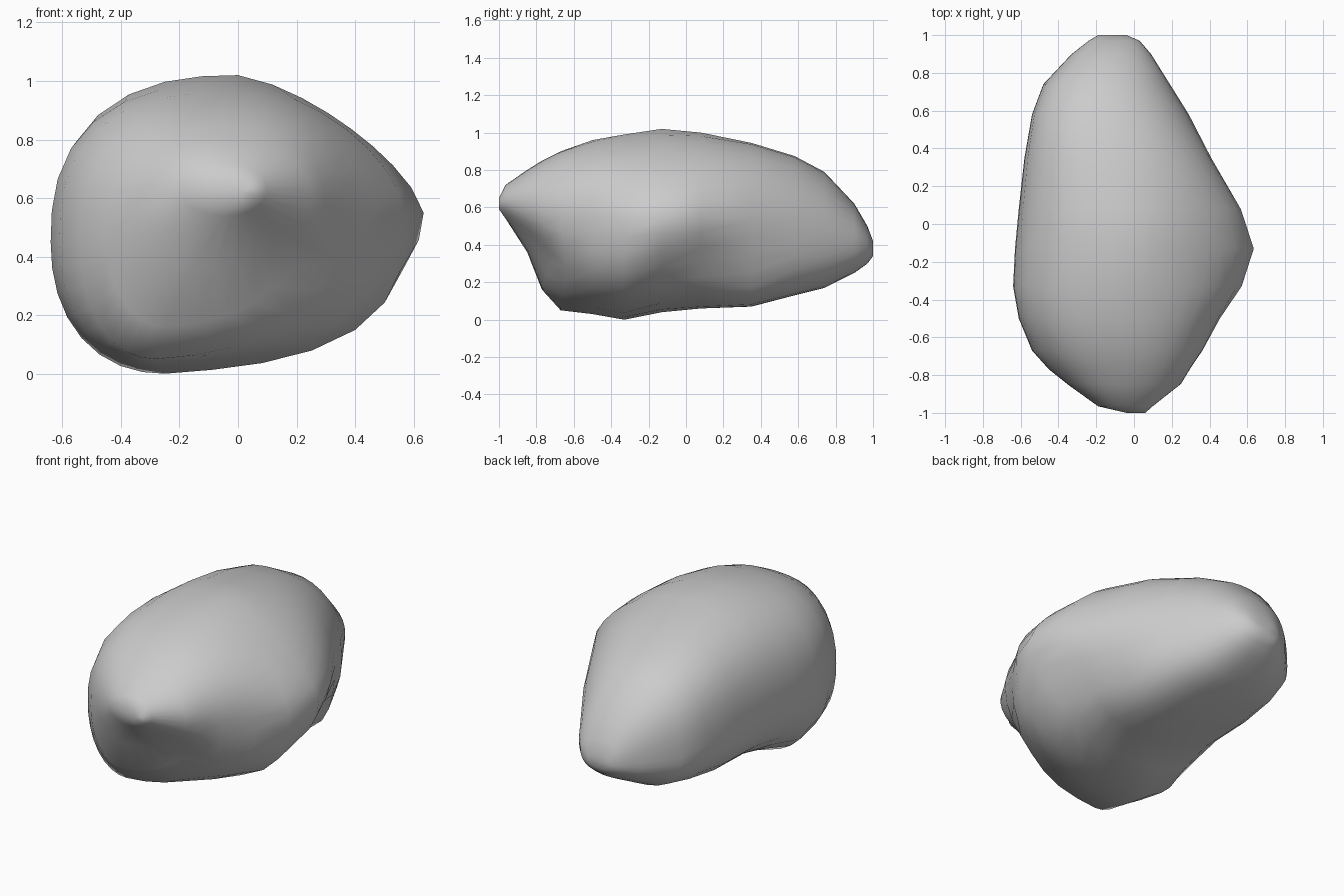
import bpy, bmesh
from math import cos, sin, pi, exp
from mathutils import Vector

SEG = 32
# cross-sections: y, left x, right x, bottom z, top z, x of top, x of bottom, z of left, z of right
SECTIONS = [
    (-1.0, -0.04, 0.06, 0.59, 0.65, 0.02, 0.02, 0.62, 0.62),
    (-0.965, -0.19, 0.10, 0.54, 0.72, -0.05, -0.04, 0.62, 0.63),
    (-0.85, -0.35, 0.25, 0.36, 0.80, -0.05, -0.16, 0.54, 0.60),
    (-0.77, -0.45, 0.30, 0.16, 0.85, -0.05, -0.25, 0.48, 0.58),
    (-0.67, -0.54, 0.365, 0.05, 0.90, -0.05, -0.28, 0.45, 0.56),
    (-0.50, -0.61, 0.455, 0.03, 0.96, -0.04, -0.27, 0.45, 0.55),
    (-0.33, -0.64, 0.57, 0.00, 0.99, -0.02, -0.25, 0.45, 0.54),
    (-0.13, -0.63, 0.635, 0.04, 1.02, 0.00, -0.10, 0.45, 0.55),
    (0.08, -0.61, 0.57, 0.06, 1.00, -0.03, 0.00, 0.46, 0.56),
    (0.35, -0.58, 0.41, 0.07, 0.945, -0.10, 0.00, 0.45, 0.53),
    (0.58, -0.54, 0.29, 0.13, 0.875, -0.15, -0.05, 0.43, 0.48),
    (0.74, -0.48, 0.19, 0.17, 0.79, -0.15, -0.10, 0.40, 0.45),
    (0.90, -0.33, 0.09, 0.25, 0.62, -0.14, -0.11, 0.39, 0.43),
    (0.97, -0.24, 0.03, 0.30, 0.50, -0.13, -0.11, 0.38, 0.41),
    (1.0, -0.19, -0.04, 0.34, 0.42, -0.12, -0.12, 0.38, 0.38),
]
# fullness of each quarter along y (2 is an ellipse, more is boxier)
TOP_RIGHT = [(-1, 2), (-0.66, 2.2), (-0.4, 1.75), (-0.13, 1.4), (0.1, 1.65), (0.4, 2.1), (1, 2)]
TOP_LEFT = [(-1, 2), (-0.6, 2.6), (0, 2.5), (0.6, 2.7), (1, 2.2)]
LOW_LEFT = [(-1, 2), (-0.6, 2.2), (0.2, 2.2), (0.7, 2.8), (1, 2.3)]
LOW_RIGHT = [(-1, 2), (-0.77, 2.2), (-0.66, 2.5), (-0.48, 3.8), (-0.33, 3),
             (-0.13, 2), (0.1, 2), (0.4, 3.1), (1, 2.3)]
# shallow hollows: centre, push, radius
DENTS = [
    (Vector((0.18, -0.76, 0.32)), Vector((-0.03, 0.05, 0.01)), 0.18),
    (Vector((0.47, 0.10, 0.28)), Vector((-0.08, 0.0, 0.03)), 0.18),
]


def lerp_table(table, y):
    for (a, va), (b, vb) in zip(table, table[1:]):
        if y <= b:
            return va + (vb - va) * (y - a) / (b - a)
    return table[-1][1]


def section_point(s, t):
    """Point on a lopsided rounded outline made of four superellipse quarters."""
    y, xl, xr, zb, zt, xt, xb, zl, zr = s
    c, d = cos(t), sin(t)
    xm, zm = (xt if d >= 0 else xb), (zr if c >= 0 else zl)
    table = (TOP_RIGHT if c >= 0 else TOP_LEFT) if d >= 0 else (LOW_RIGHT if c >= 0 else LOW_LEFT)
    n = lerp_table(table, y)
    r = (abs(c) ** n + abs(d) ** n) ** (-1 / n)
    x = xm + r * c * ((xr - xm) if c >= 0 else (xm - xl))
    z = zm + r * d * ((zt - zm) if d >= 0 else (zm - zb))
    if c > 0 and d < 0:  # underside rises toward the right
        z += 0.08 * r * c * r * -d * max(0, 1 - abs(y + 0.45) / 0.5)
    return Vector((x, y, z))


bm = bmesh.new()
rings = []
for s in SECTIONS:
    ring = []
    for i in range(SEG):
        p = section_point(s, 2 * pi * i / SEG)
        for centre, push, radius in DENTS:
            p += push * exp(-((p - centre).length / radius) ** 2)
        ring.append(bm.verts.new(p))
    rings.append(ring)

# skin and blunt ends
for a, b in zip(rings, rings[1:]):
    for i in range(SEG):
        j = (i + 1) % SEG
        bm.faces.new((a[i], a[j], b[j], b[i]))
for ring in (rings[0], rings[-1]):
    mid = bm.verts.new(sum((v.co for v in ring), Vector()) / SEG)
    for i in range(SEG):
        bm.faces.new((ring[i], ring[(i + 1) % SEG], mid))
bmesh.ops.recalc_face_normals(bm, faces=bm.faces)
for f in bm.faces:
    f.smooth = True

mesh = bpy.data.meshes.new("boulder")
bm.to_mesh(mesh)
bm.free()
boulder = bpy.data.objects.new("boulder", mesh)
bpy.context.collection.objects.link(boulder)
